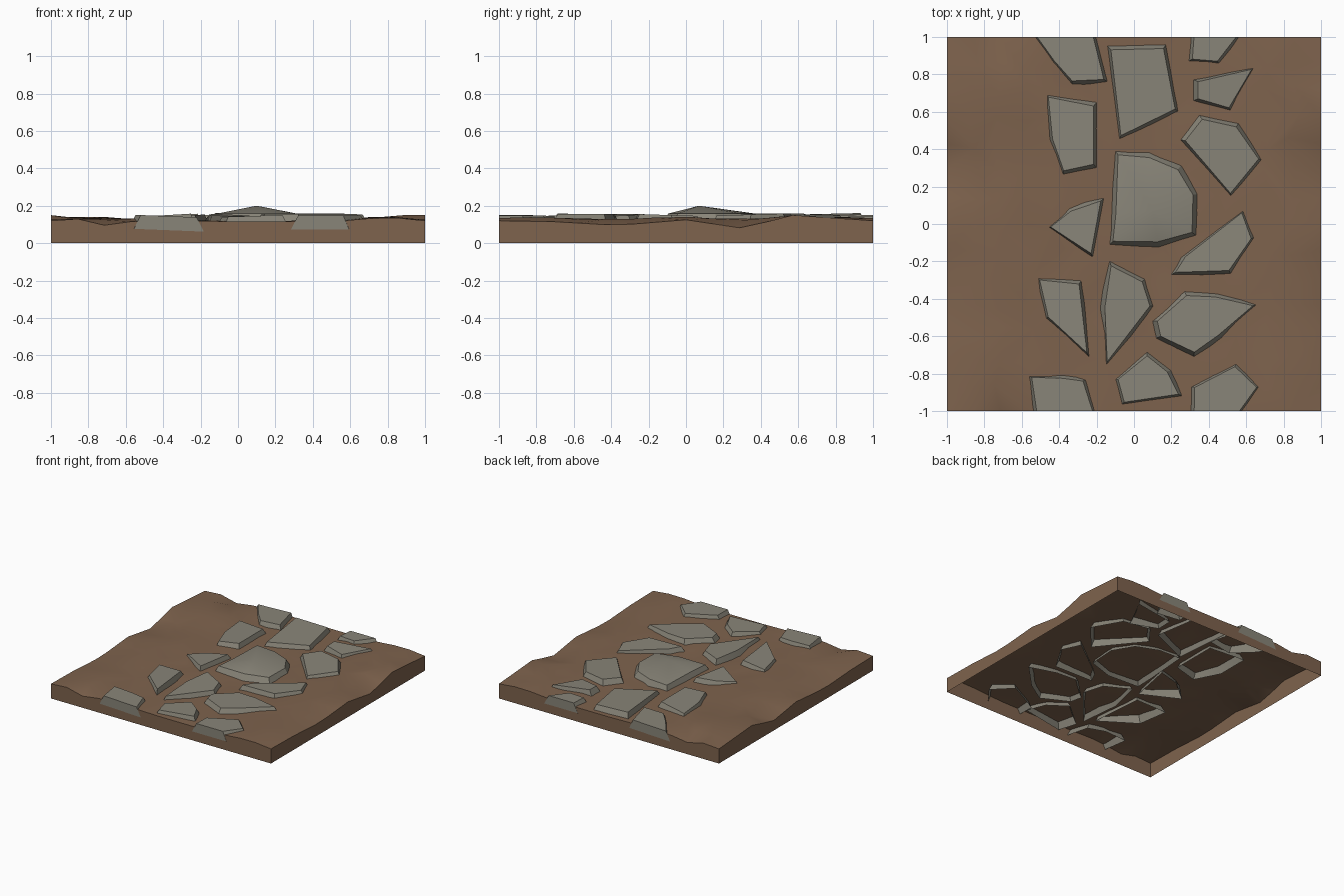
import bpy, bmesh, math, random
from mathutils import Vector

if "Cube" in bpy.data.objects:
    bpy.data.objects.remove(bpy.data.objects["Cube"])

random.seed(4)


def material(name, rgb):
    m = bpy.data.materials.new(name)
    m.diffuse_color = (*rgb, 1)
    m.use_nodes = True
    m.node_tree.nodes["Principled BSDF"].inputs["Base Color"].default_value = m.diffuse_color
    return m


EARTH = material("earth", (0.21, 0.125, 0.075))
STONE = material("stone", (0.25, 0.235, 0.19))


def finish(bm, name, mat, angle):
    bmesh.ops.recalc_face_normals(bm, faces=bm.faces)
    # open shells: make sure the upper surface faces up
    if sum(f.normal.z * f.calc_area() for f in bm.faces) < 0:
        bmesh.ops.reverse_faces(bm, faces=bm.faces)
    me = bpy.data.meshes.new(name)
    bm.to_mesh(me)
    bm.free()
    ob = bpy.data.objects.new(name, me)
    ob.data.materials.append(mat)
    bpy.context.collection.objects.link(ob)
    bpy.ops.object.select_all(action='DESELECT')
    ob.select_set(True)
    bpy.context.view_layer.objects.active = ob
    bpy.ops.object.shade_smooth_by_angle(angle=math.radians(angle))


def profile(pts, t):
    for (a, za), (b, zb) in zip(pts, pts[1:]):
        if t <= b:
            return za + (zb - za) * (t - a) / (b - a)
    return pts[-1][1]


# Edge heights: opposite edges match so the tile repeats
EDGE_X = [(-1, .12), (-.85, .13), (-.72, .095), (-.5, .125), (0, .115), (.5, .115), (.8, .14), (1, .12)]
EDGE_Y = [(-1, .12), (-.7, .115), (-.37, .095), (0, .125), (.3, .08), (.57, .15), (1, .12)]
# Interior: slightly sunken path with raised verges
CROSS = [(-1, .12), (-.82, .14), (-.55, .125), (-.2, .115), (.3, .115), (.6, .125), (.82, .148), (1, .12)]

# Ground top
N = 14
bm = bmesh.new()
grid = []
for j in range(N + 1):
    row = []
    for i in range(N + 1):
        x, y = -1 + 2 * i / N, -1 + 2 * j / N
        if j in (0, N):
            z = profile(EDGE_X, x)
        elif i in (0, N):
            z = profile(EDGE_Y, y)
        else:
            w = max(0, abs(x) - .55) / .45
            z = profile(CROSS, x) * (1 - w * .5) + profile(EDGE_Y, y) * w * .5
            z += random.uniform(-.006, .006)
            x += random.uniform(-.035, .035)
            y += random.uniform(-.035, .035)
        row.append(bm.verts.new((x, y, z)))
    grid.append(row)
for j in range(N):
    for i in range(N):
        a, b, c, d = grid[j][i], grid[j][i + 1], grid[j + 1][i + 1], grid[j + 1][i]
        tris = ((a, b, c), (a, c, d)) if random.random() < .5 else ((a, b, d), (b, c, d))
        for t in tris:
            bm.faces.new(t)
# Side skirt, open underneath
rim = [e for e in bm.edges if e.is_boundary]
res = bmesh.ops.extrude_edge_only(bm, edges=rim)
for v in res["geom"]:
    if isinstance(v, bmesh.types.BMVert):
        v.co.z = 0
finish(bm, "ground", EARTH, 40)


# Paving stone: flared bottomless shell with a tilted top
def stone(name, pts, z=.15, tilt=(0, 0), peak=None, inset=.025):
    pts = [Vector(p) for p in pts]
    c = sum(pts, Vector((0, 0))) / len(pts)
    bm = bmesh.new()
    low, high = [], []
    for p in pts:
        d = (c - p).normalized()
        for ring, off in ((low, -.02), (high, inset)):
            q = p + d * off
            if abs(p.y) > .995:           # cut flush at the tile edge
                q.y = math.copysign(1.001, p.y)
            q.y = max(-1.001, min(1.001, q.y))
            h = z + tilt[0] * (q.x - c.x) + tilt[1] * (q.y - c.y)
            ring.append(bm.verts.new((q.x, q.y, h if ring is high else h - .075)))
    n = len(pts)
    for i in range(n):
        k = (i + 1) % n
        bm.faces.new((low[i], low[k], high[k], high[i]))
    if peak:
        top = bm.verts.new(peak)
        for i in range(n):
            bm.faces.new((high[i], high[(i + 1) % n], top))
    else:
        bm.faces.new(high)
    finish(bm, name, STONE, 25)


# Back row
stone("stone_back_left", [(-.54, 1), (-.45, .87), (-.33, .74), (-.14, .76), (-.2, 1)], .145, (.04, 0))
stone("stone_back_middle", [(-.14, .95), (.17, .96), (.24, .6), (-.08, .45)], .152, (-.03, .02))
stone("stone_back_right", [(.3, 1), (.29, .87), (.46, .85), (.57, 1)], .145)
stone("stone_right_small", [(.32, .77), (.65, .84), (.52, .6), (.32, .66)], .15, (-.04, .03))
# Middle rows
stone("stone_left_upper", [(-.47, .7), (-.2, .65), (-.2, .3), (-.38, .26), (-.46, .45)], .15, (.06, 0))
stone("stone_right_upper", [(.25, .45), (.35, .58), (.56, .54), (.69, .34), (.52, .14)], .155, (0, .03))
stone("stone_centre", [(-.1, .39), (.08, .38), (.25, .31), (.34, .16), (.33, -.06), (.13, -.12), (-.13, -.11), (-.12, .05)],
      .158, peak=(.1, .07, .2))
stone("stone_left_middle", [(-.47, -.02), (-.35, .09), (-.16, .14), (-.22, -.18)], .146, (.06, 0))
stone("stone_right_middle", [(.2, -.27), (.25, -.18), (.59, .08), (.65, -.07), (.52, -.27)], .152, (0, -.03))
# Lower rows
stone("stone_left_lower", [(-.52, -.28), (-.28, -.3), (-.24, -.71), (-.48, -.51)], .15, (.06, 0))
stone("stone_middle_lower", [(-.13, -.2), (.06, -.29), (.11, -.44), (-.15, -.76), (-.18, -.45)], .15, (-.04, .02))
stone("stone_right_lower", [(.1, -.52), (.27, -.36), (.45, -.37), (.66, -.43), (.47, -.61), (.32, -.71), (.12, -.61)], .155)
# Front row
stone("stone_front_middle", [(-.11, -.83), (.07, -.68), (.2, -.78), (.26, -.92), (-.07, -.97)], .145, (.03, 0))
stone("stone_front_left", [(-.57, -.81), (-.38, -.8), (-.25, -.83), (-.2, -1), (-.54, -1)], .145, (-.04, 0))
stone("stone_front_right", [(.3, -.87), (.55, -.74), (.68, -.87), (.58, -1), (.3, -1)], .148)
